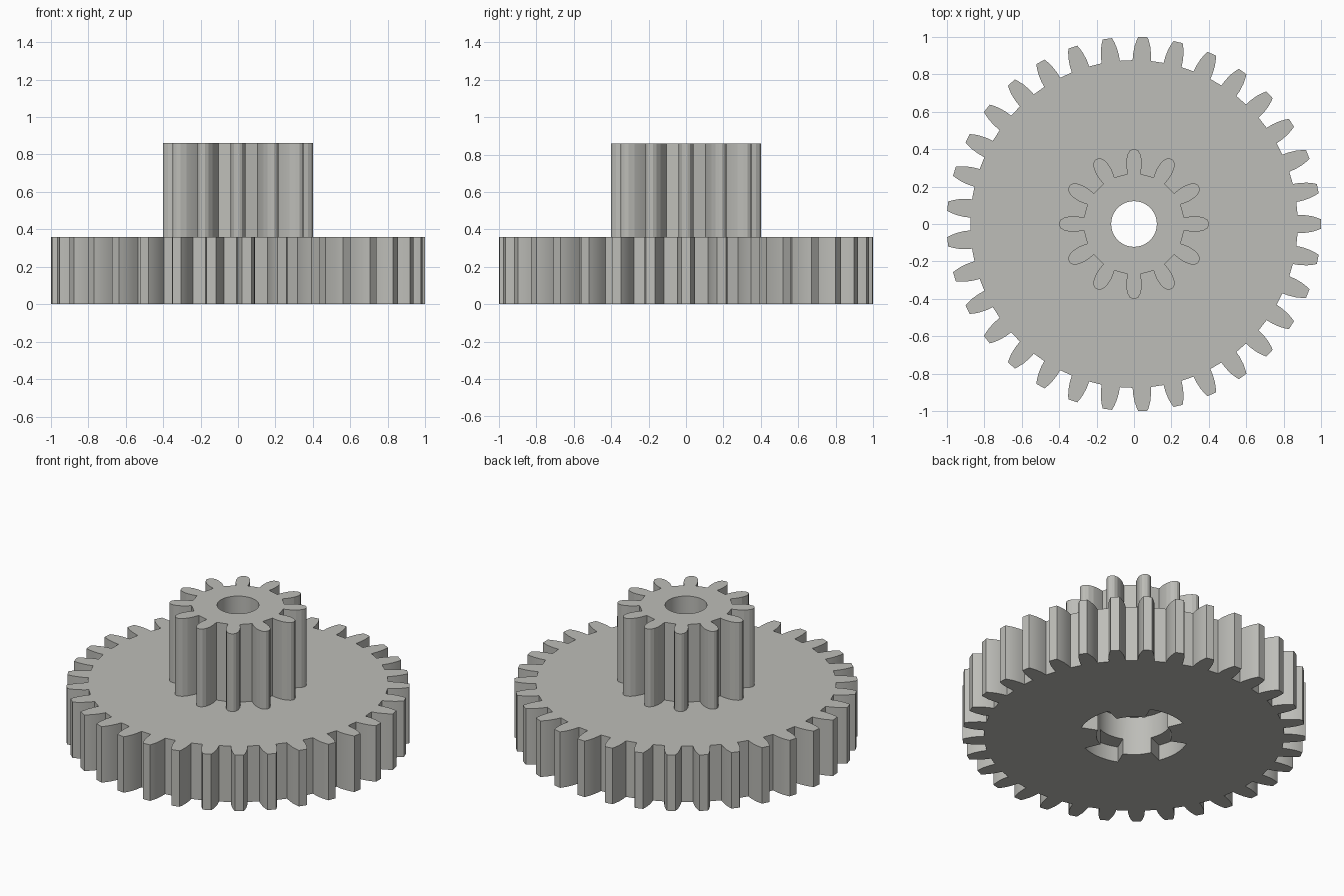
import bpy, bmesh
from math import sin, cos, radians, pi, tau, asin

if "Cube" in bpy.data.objects:
    bpy.data.objects.remove(bpy.data.objects["Cube"], do_unlink=True)

grey = bpy.data.materials.new("warm_grey_plastic")
grey.use_nodes = True
colour = (0.51, 0.51, 0.48, 1)
grey.diffuse_color = colour
grey.node_tree.nodes["Principled BSDF"].inputs["Base Color"].default_value = colour


def prism(name, outline, z0, z1):
    """Extrude a closed outline of (x, y) points from z0 to z1."""
    bm = bmesh.new()
    face = bm.faces.new([bm.verts.new((x, y, z0)) for x, y in outline])
    top = bmesh.ops.extrude_face_region(bm, geom=[face])["geom"]
    moved = [v for v in top if isinstance(v, bmesh.types.BMVert)]
    bmesh.ops.translate(bm, verts=moved, vec=(0, 0, z1 - z0))
    bmesh.ops.recalc_face_normals(bm, faces=bm.faces)
    mesh = bpy.data.meshes.new(name)
    bm.to_mesh(mesh)
    bm.free()
    mesh.materials.append(grey)
    obj = bpy.data.objects.new(name, mesh)
    bpy.context.collection.objects.link(obj)
    return obj


def polar(r, a):
    return (r * cos(a), r * sin(a))


def gear_outline(teeth, flank):
    """Repeat a tooth, given as (radius, half width) from root to tip."""
    points = []
    for i in range(teeth):
        mid = tau * i / teeth
        points += [polar(r, mid - asin(w / r)) for r, w in flank]
        points += [polar(r, mid + asin(w / r)) for r, w in reversed(flank)]
    return points


def circle(r, n=48):
    return [polar(r, tau * i / n) for i in range(n)]


def sector(r0, r1, mid, half, n=8):
    arc = [mid - half + 2 * half * i / n for i in range(n + 1)]
    return [polar(r1, a) for a in arc] + [polar(r0, a) for a in reversed(arc)]


def cut(obj, cutter):
    cutter.hide_render = True
    mod = obj.modifiers.new("cut", "BOOLEAN")
    mod.operation = "DIFFERENCE"
    mod.solver = "EXACT"
    mod.object = cutter
    bpy.context.view_layer.objects.active = obj
    bpy.ops.object.modifier_apply(modifier=mod.name)
    bpy.data.objects.remove(cutter, do_unlink=True)


# Large toothed wheel
wheel_flank = [(0.875, 0.049), (0.91, 0.048), (0.95, 0.042), (0.98, 0.033), (1.0, 0.025)]
wheel = prism("large_gear", gear_outline(33, wheel_flank), 0, 0.36)

# Small toothed pinion on top
pinion_flank = [(0.27, 0.034), (0.31, 0.041), (0.345, 0.041), (0.375, 0.034), (0.393, 0.022), (0.4, 0.008)]
pinion = prism("small_gear", gear_outline(12, pinion_flank), 0.36, 0.86)

# Shaft bore through both gears
for gear in (wheel, pinion):
    cut(gear, prism("bore_cutter", circle(0.122), -0.1, 1))

# Socket underneath, with four notches around it
cut(wheel, prism("socket_cutter", circle(0.22), -0.1, 0.25))
for i in range(4):
    cut(wheel, prism("notch_cutter", sector(0.18, 0.32, i * pi / 2, radians(23)), -0.1, 0.1))

# Smooth only the round walls
for gear in (wheel, pinion):
    bpy.ops.object.select_all(action="DESELECT")
    gear.select_set(True)
    bpy.context.view_layer.objects.active = gear
    bpy.ops.object.shade_smooth_by_angle(angle=radians(12))
